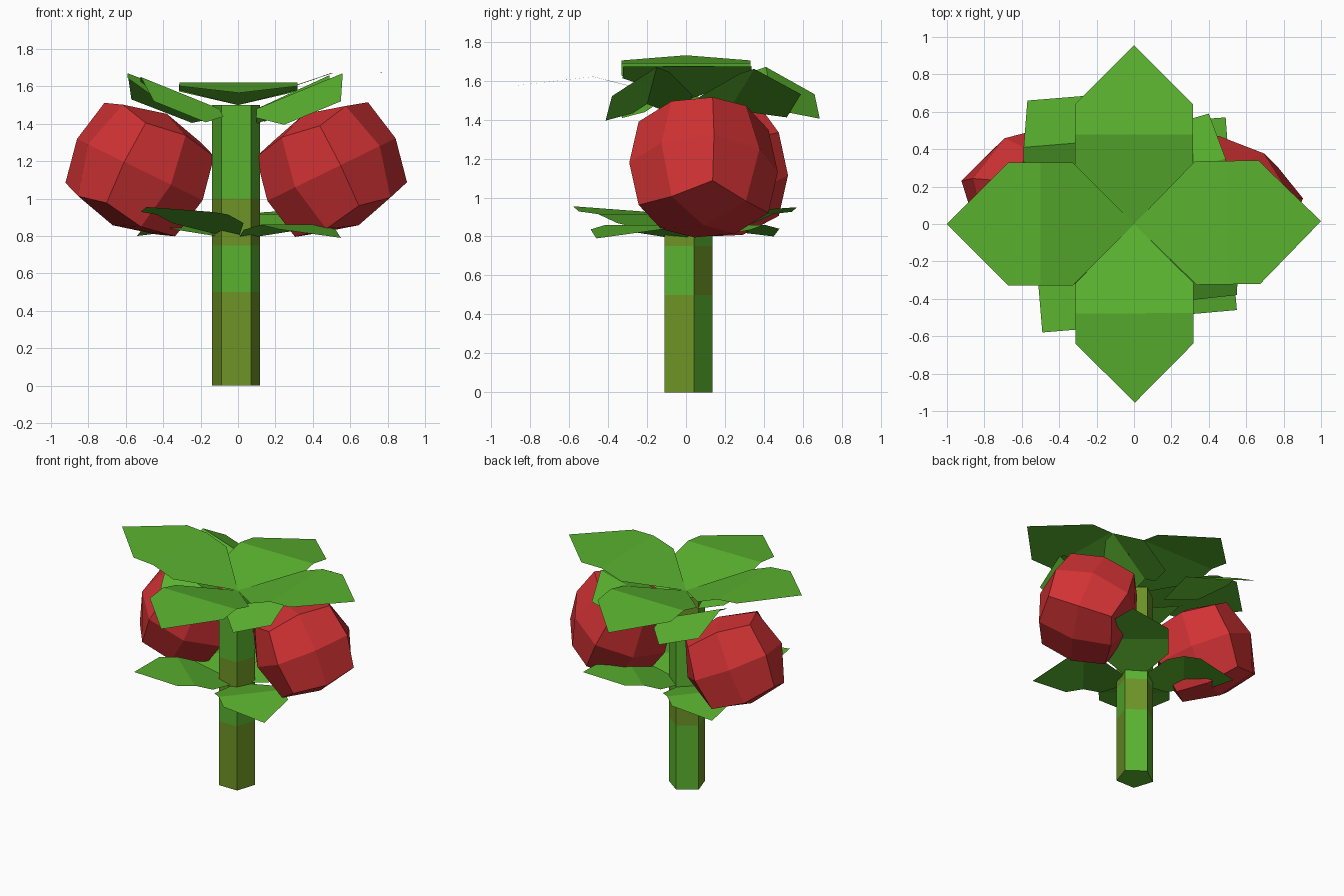
import bpy, bmesh, math
from mathutils import Vector, Matrix

if "Cube" in bpy.data.objects:
    bpy.data.objects.remove(bpy.data.objects["Cube"])


def material(name, rgb):
    m = bpy.data.materials.new(name)
    lin = [((c / 255 + 0.055) / 1.055) ** 2.4 for c in rgb]
    m.diffuse_color = (*lin, 1)
    m.use_nodes = True
    m.node_tree.nodes["Principled BSDF"].inputs["Base Color"].default_value = m.diffuse_color
    return m


GREEN = material("leaf green", (90, 178, 47))
OLIVE = material("stem olive", (110, 148, 38))
RED = material("fruit red", (209, 50, 52))


def add(name, bm, mats):
    me = bpy.data.meshes.new(name)
    bm.to_mesh(me)
    bm.free()
    for m in mats:
        me.materials.append(m)
    ob = bpy.data.objects.new(name, me)
    bpy.context.collection.objects.link(ob)
    return ob


# Stem: five-sided column in quarter-unit bands, patched green and olive
bm = bmesh.new()
rings = []
for k in range(7):
    rings.append([bm.verts.new((-0.01 + 0.135 * math.cos(a), 0.135 * math.sin(a), k * 0.25))
                  for a in (math.radians(90 + 72 * i) for i in range(5))])
for k in range(6):
    for i in range(5):
        j = (i + 1) % 5
        f = bm.faces.new((rings[k][i], rings[k][j], rings[k + 1][j], rings[k + 1][i]))
        f.normal_update()
        f.material_index = int(k in ((2, 5) if f.normal.y > 0.2 else (0, 1, 3)))
bm.faces.new(rings[0][::-1])
bm.faces.new(rings[-1])
add("stem", bm, [GREEN, OLIVE])


# Leaf: a square card with two corners clipped, creased into two panels
def leaf(name, outline, panels, place):
    bm = bmesh.new()
    vs = [bm.verts.new(place(u, v)) for u, v in outline]
    for p in panels:
        bm.faces.new([vs[i] for i in p])
    bm.normal_update()
    if sum(f.normal.z * f.calc_area() for f in bm.faces) < 0:
        bmesh.ops.reverse_faces(bm, faces=bm.faces[:])
    add(name, bm, [GREEN])


def radial_leaf(name, tip, base_z, fold_z):
    """Leaf pointing from the stem to its tip, creased across the middle."""
    axis = Vector((tip[0], tip[1], 0))
    side = Vector((-tip[1], tip[0], 0))

    def place(u, v):
        s, t = (u + v) / 2, (v - u) / 2
        z = (base_z + (fold_z - base_z) * 2 * s if s <= 0.5
             else fold_z + (tip[2] - fold_z) * (2 * s - 1))
        return axis * s + side * t + Vector((0, 0, z))

    leaf(name, [(0, 0), (.66, 0), (.83, .17), (1, .34), (1, 1), (.34, 1), (.17, .83), (0, .66)],
         [(0, 1, 2, 6, 7), (2, 3, 4, 5, 6)], place)


def roof_leaf(name, inner, e, c, t):
    """Leaf creased lengthwise along the ridge e-c, drooping to the tip t."""
    o, e, c, t = map(Vector, (inner, e, c, t))

    def place(u, v):
        p = o.lerp(e, 2 * v) if v <= 0.5 else e + (t - c) * (2 * v - 1)
        return p + (c - e) * u

    leaf(name, [(0, 0), (.66, 0), (1, .34), (1, .5), (1, 1), (.34, 1), (0, .66), (0, .5)],
         [(0, 1, 2, 3, 7), (3, 4, 5, 6, 7)], place)


# Crown of four large leaves
radial_leaf("crown_leaf_right", (1.0, 0.015, 1.675), 1.5, 1.67)
radial_leaf("crown_leaf_left", (-1.0, 0.0, 1.73), 1.5, 1.69)
radial_leaf("crown_leaf_front", (0.005, -0.955, 1.565), 1.5, 1.62)
radial_leaf("crown_leaf_back", (0.0, 0.955, 1.535), 1.5, 1.61)

# Four drooping leaves under the crown
roof_leaf("upper_leaf_front_right", (.1, 0, 1.4), (.1, -.2, 1.48), (.56, -.15, 1.67), (.55, -.38, 1.52))
roof_leaf("upper_leaf_back_right", (.1, 0, 1.4), (.1, .24, 1.48), (.49, .35, 1.66), (.40, .59, 1.53))
roof_leaf("upper_leaf_back_left", (-.1, .21, 1.4), (-.1, .45, 1.48), (-.59, .41, 1.67), (-.57, .66, 1.53))
roof_leaf("upper_leaf_front_left", (-.1, .05, 1.4), (-.1, -.15, 1.48), (-.52, -.12, 1.65), (-.45, -.31, 1.52))

# Four lower leaves, two lifted and two drooping
radial_leaf("lower_leaf_front_left", (-.49, -.58, .955), .78, .915)
radial_leaf("lower_leaf_back_right", (.49, .57, .95), .78, .915)
radial_leaf("lower_leaf_front_right", (.55, -.46, .79), .78, .86)
radial_leaf("lower_leaf_back_left", (-.54, .45, .80), .78, .86)


# Fruit: a cube split once and rounded out, tilted towards the stem
def fruit(name, centre, tilt, yaw):
    bm = bmesh.new()
    bmesh.ops.create_cube(bm, size=2)
    bmesh.ops.subdivide_edges(bm, edges=bm.edges[:], cuts=1, use_grid_fill=True)
    for v in bm.verts:
        on_axes = sum(abs(x) > 0.5 for x in v.co)
        v.co = v.co.normalized() * {1: 0.36, 2: 0.385, 3: 0.412}[on_axes]
        if on_axes == 1 and abs(v.co.z) > 0.1:
            v.co.z *= 0.92
    rot = Matrix.Rotation(math.radians(tilt), 4, 'Y') @ Matrix.Rotation(math.radians(45 + yaw), 4, 'Z')
    bmesh.ops.transform(bm, matrix=Matrix.Translation(centre) @ rot, verts=bm.verts[:])
    bmesh.ops.recalc_face_normals(bm, faces=bm.faces[:])
    add(name, bm, [RED])


fruit("fruit_right", (.50, .09, 1.155), -26, 8)
fruit("fruit_left", (-.525, .15, 1.155), 26, -14)
